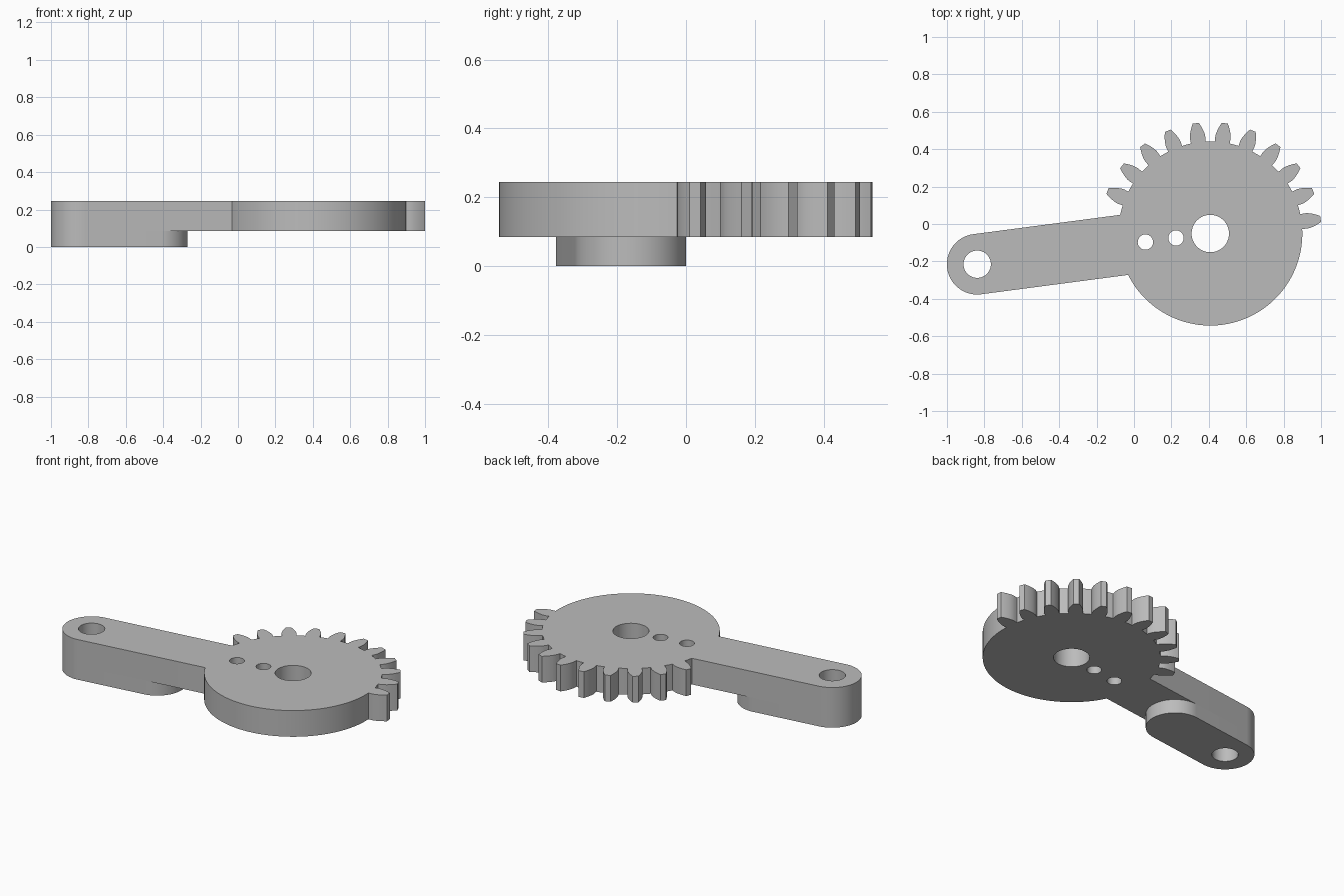
import bpy, bmesh
from math import pi, sin, cos, asin, acos, tan, radians, sqrt, ceil
from mathutils import Matrix

cube = bpy.data.objects.get("Cube")
if cube:
    bpy.data.objects.remove(cube, do_unlink=True)

grey = bpy.data.materials.new("plain grey")
grey.use_nodes = True
GREY = (0.5, 0.5, 0.5, 1)
grey.diffuse_color = GREY
grey.node_tree.nodes["Principled BSDF"].inputs["Base Color"].default_value = GREY

# Gear centre is the local origin; the arm runs along local -x, tilted in plan
PLACE = Matrix.Translation((0.408, -0.051, 0)) @ Matrix.Rotation(radians(7.5), 4, 'Z')
ARM_LENGTH, ARM_R, PIN_R = 1.257, 0.162, 0.073
BOSS_LENGTH = 0.41
ROOT_R, PITCH_R, TIP_R = 0.492, 0.549, 0.595
BASE_R = PITCH_R * cos(radians(20))
PITCH = radians(15)
STEP_Z, TOP_Z = 0.085, 0.245


def arc(cx, r, a0, a1, step=radians(3)):
    n = max(1, ceil(abs(a1 - a0) / step))
    return [(cx + r * cos(a0 + (a1 - a0) * i / n), r * sin(a0 + (a1 - a0) * i / n))
            for i in range(n + 1)]


def circle(cx, r):
    return arc(cx, r, 0, 2 * pi, radians(6))[:-1]


def half_angle(r):
    """Half the angle covered by an involute tooth at radius r."""
    def inv(a):
        return tan(a) - a
    pressure = acos(min(1, BASE_R / r))
    return PITCH / 4 + inv(radians(20)) - inv(pressure)


def plate(name, loops, z0, z1):
    """Extrude an outline with holes into a flat solid."""
    bm = bmesh.new()
    edges = []
    for loop in loops:
        vs = [bm.verts.new((x, y, z0)) for x, y in loop]
        edges += [bm.edges.new((a, b)) for a, b in zip(vs, vs[1:] + vs[:1])]
    bmesh.ops.triangle_fill(bm, edges=edges, use_beauty=True)
    top = bmesh.ops.extrude_face_region(bm, geom=bm.faces[:], use_keep_orig=True)["geom"]
    bmesh.ops.translate(bm, vec=(0, 0, z1 - z0),
                        verts=[g for g in top if isinstance(g, bmesh.types.BMVert)])
    bmesh.ops.recalc_face_normals(bm, faces=bm.faces[:])
    bm.transform(PLACE)
    mesh = bpy.data.meshes.new(name)
    bm.to_mesh(mesh)
    bm.free()
    mesh.materials.append(grey)
    obj = bpy.data.objects.new(name, mesh)
    bpy.context.collection.objects.link(obj)
    bpy.ops.object.select_all(action='DESELECT')
    obj.select_set(True)
    bpy.context.view_layer.objects.active = obj
    bpy.ops.object.shade_smooth_by_angle(angle=radians(25))


# Sector gear and arm: plain rim, eleven teeth, then round the arm end
join = asin(ARM_R / ROOT_R)
outline = []
angle = join - pi
flank = [ROOT_R] + [BASE_R + (TIP_R - BASE_R) * i / 6 for i in range(7)]
for k in range(11):
    mid = k * PITCH
    outline += arc(0, ROOT_R, angle, mid - half_angle(ROOT_R))[:-1]
    outline += [(r * cos(mid - half_angle(r)), r * sin(mid - half_angle(r))) for r in flank]
    outline += [(r * cos(mid + half_angle(r)), r * sin(mid + half_angle(r)))
                for r in reversed(flank)][:-1]
    angle = mid + half_angle(ROOT_R)
outline += arc(0, ROOT_R, angle, pi - join)
outline += arc(-ARM_LENGTH, ARM_R, pi / 2, 3 * pi / 2)

holes = [circle(0, 0.1), circle(-0.185, 0.041), circle(-0.35, 0.041),
         circle(-ARM_LENGTH, PIN_R)]
plate("gear_and_arm", [outline] + holes, STEP_Z, TOP_Z)

# Raised pad under the arm end
pad = (arc(-ARM_LENGTH, ARM_R, pi / 2, 3 * pi / 2)
       + arc(BOSS_LENGTH - ARM_LENGTH, ARM_R, -pi / 2, pi / 2))
plate("arm_pad", [pad, circle(-ARM_LENGTH, PIN_R)], 0, STEP_Z)
